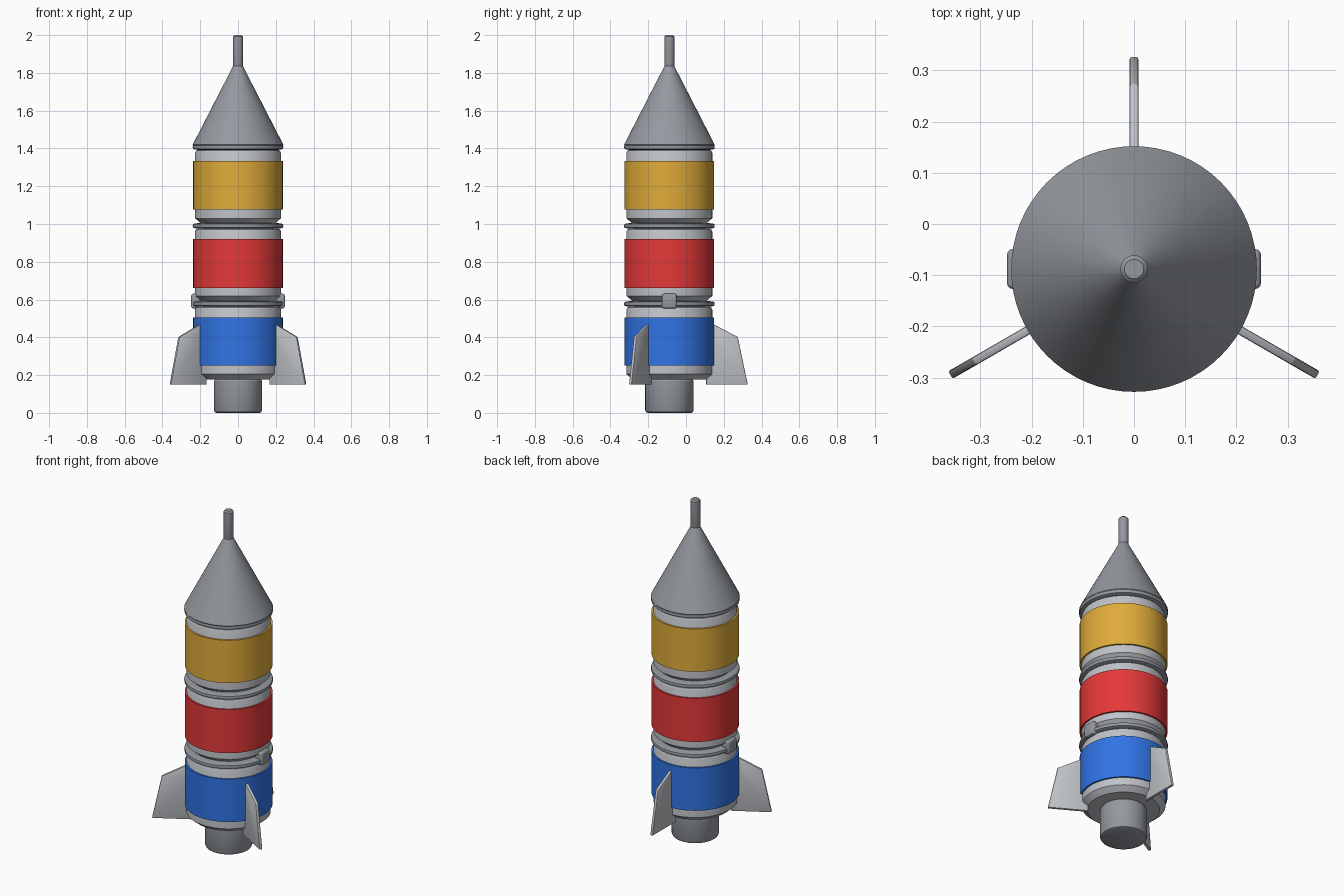
import bpy, bmesh, math
from mathutils import Matrix, Vector

if "Cube" in bpy.data.objects:
    bpy.data.objects.remove(bpy.data.objects["Cube"])

AXIS_Y = -0.088   # rocket axis, offset so the three fins stay centred


def material(name, rgb):
    m = bpy.data.materials.new(name)
    m.diffuse_color = (*rgb, 1)
    m.use_nodes = True
    m.node_tree.nodes["Principled BSDF"].inputs["Base Color"].default_value = m.diffuse_color
    return m


LIGHT = material("light grey", (0.52, 0.54, 0.57))
DARK = material("dark grey", (0.30, 0.32, 0.35))
BLUE = material("blue", (0.03, 0.175, 0.78))
RED = material("red", (0.78, 0.04, 0.04))
YELLOW = material("yellow", (0.74, 0.41, 0.042))


def finish(name, bm, mat):
    bmesh.ops.recalc_face_normals(bm, faces=bm.faces)
    me = bpy.data.meshes.new(name)
    bm.to_mesh(me)
    bm.free()
    me.materials.append(mat)
    ob = bpy.data.objects.new(name, me)
    bpy.context.collection.objects.link(ob)
    bpy.ops.object.select_all(action='DESELECT')
    ob.select_set(True)
    bpy.context.view_layer.objects.active = ob
    bpy.ops.object.shade_smooth_by_angle(angle=math.radians(30))
    return ob


def lathe(name, profile, mat, n=64):
    """Revolve (radius, z) points around the rocket axis and cap both ends."""
    bm = bmesh.new()
    rings = [[bm.verts.new((r * math.cos(2 * math.pi * i / n),
                            AXIS_Y + r * math.sin(2 * math.pi * i / n), z))
              for i in range(n)] for r, z in profile]
    for a, b in zip(rings, rings[1:]):
        for i in range(n):
            j = (i + 1) % n
            bm.faces.new((a[i], a[j], b[j], b[i]))
    bm.faces.new(rings[0])
    bm.faces.new(rings[-1])
    return finish(name, bm, mat)


def bevel(bm, width, segments=2):
    bmesh.ops.bevel(bm, geom=bm.edges[:], offset=width, segments=segments,
                    profile=0.5, affect='EDGES')


# Engine nozzle
lathe("nozzle", [(0.115, 0.0), (0.123, 0.004), (0.128, 0.014), (0.128, 0.168),
                 (0.12, 0.18), (0.12, 0.2)], DARK)

# Three stages, each with a painted band and a joining ring on top
stages = [("lower", 0.178, 0.562, 0.25, 0.505, BLUE),
          ("middle", 0.592, 0.975, 0.66, 0.92, RED),
          ("upper", 1.003, 1.392, 1.078, 1.333, YELLOW)]
for label, z0, z1, b0, b1, paint in stages:
    lathe(label + "_stage", [(0.195, z0), (0.2, z0 + 0.004), (0.227, z0 + 0.027),
                             (0.227, z1 - 0.014), (0.222, z1 - 0.004),
                             (0.212, z1)], LIGHT)
    lathe(label + "_band", [(0.22, b0), (0.237, b0), (0.237, b1), (0.22, b1)], paint)
    zr = z1 + 0.015
    lathe(label + "_ring", [(0.2, zr - 0.016), (0.232, zr - 0.012), (0.238, zr - 0.009),
                            (0.24, zr), (0.238, zr + 0.009), (0.232, zr + 0.012),
                            (0.2, zr + 0.016)], DARK)

# Nose cone and tip rod
lathe("nose_cone", [(0.2, 1.412), (0.236, 1.413), (0.24, 1.42), (0.024, 1.84)], DARK)
lathe("nose_tip", [(0.021, 1.82), (0.027, 1.838), (0.027, 1.992), (0.019, 2.0)], DARK, 32)

# Side clasps over the lowest ring
for side, label in ((1, "right"), (-1, "left")):
    bm = bmesh.new()
    bmesh.ops.create_cube(bm, size=1, matrix=Matrix.Translation(
        (side * 0.222, AXIS_Y, 0.592)) @ Matrix.Diagonal((0.052, 0.078, 0.078, 1)))
    bevel(bm, 0.011, 3)
    finish(label + "_clasp", bm, DARK)

# Three fins: (radius, z) outline extruded to a thin plate
outline = [(0.194, 0.15), (0.415, 0.15), (0.362, 0.402), (0.228, 0.472), (0.205, 0.42)]
for angle, label in ((90, "back"), (-30, "right"), (-150, "left")):
    bm = bmesh.new()
    face = bm.faces.new([bm.verts.new((r, -0.0085, z)) for r, z in outline])
    out = bmesh.ops.extrude_face_region(bm, geom=[face])
    bmesh.ops.translate(bm, vec=Vector((0, 0.017, 0)), verts=[
        g for g in out["geom"] if isinstance(g, bmesh.types.BMVert)])
    bmesh.ops.recalc_face_normals(bm, faces=bm.faces)
    bevel(bm, 0.004)
    bmesh.ops.transform(bm, verts=bm.verts, matrix=Matrix.Translation(
        (0, AXIS_Y, 0)) @ Matrix.Rotation(math.radians(angle), 4, 'Z'))
    finish(label + "_fin", bm, LIGHT)
